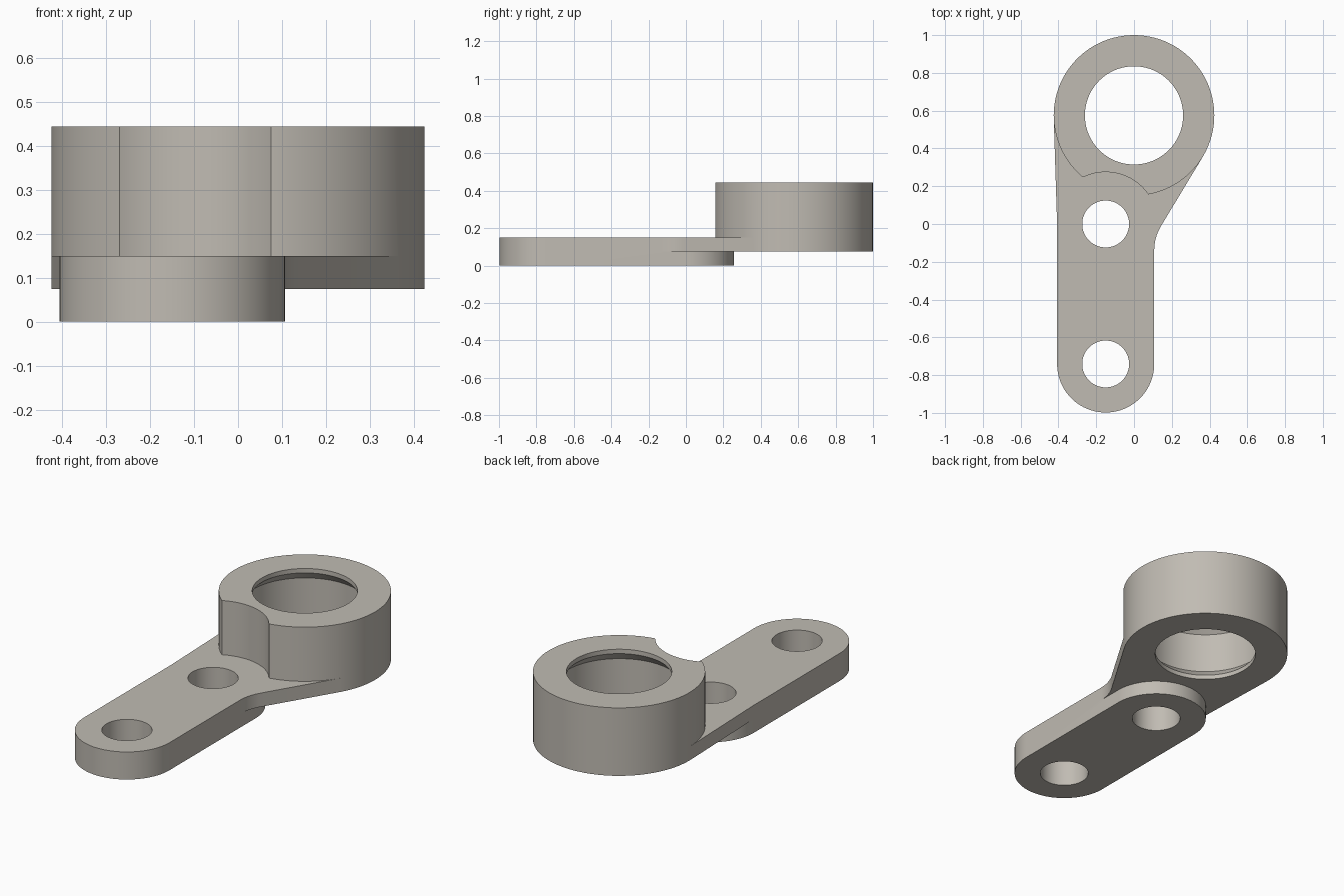
import bpy, bmesh, math

if "Cube" in bpy.data.objects:
    bpy.data.objects.remove(bpy.data.objects["Cube"])

ARM_X, ARM_R, ARM_Y = -0.15, 0.257, -0.741   # arm centre line, end radius, front hole
RING_Y, RING_R = 0.575, 0.425                # ring centre and outer radius
WEB_Z, ARM_TOP, RING_TOP = 0.075, 0.15, 0.445

steel = bpy.data.materials.new("warm grey metal")
steel.diffuse_color = (0.53, 0.50, 0.45, 1)
steel.use_nodes = True
steel.node_tree.nodes["Principled BSDF"].inputs["Base Color"].default_value = steel.diffuse_color


def arc(cx, cy, r, a0, a1, n):
    """Points along an arc, angles in degrees."""
    return [(cx + r * math.cos(math.radians(a0 + (a1 - a0) * i / n)),
             cy + r * math.sin(math.radians(a0 + (a1 - a0) * i / n))) for i in range(n + 1)]


def finish(name, bm):
    bmesh.ops.recalc_face_normals(bm, faces=bm.faces)
    me = bpy.data.meshes.new(name)
    bm.to_mesh(me)
    bm.free()
    me.materials.append(steel)
    ob = bpy.data.objects.new(name, me)
    bpy.context.collection.objects.link(ob)
    return ob


def prism(name, pts, z0, z1):
    """Extrude a flat outline from z0 to z1."""
    bm = bmesh.new()
    face = bm.faces.new([bm.verts.new((x, y, z0)) for x, y in pts])
    top = bmesh.ops.extrude_face_region(bm, geom=[face])["geom"]
    bmesh.ops.translate(bm, vec=(0, 0, z1 - z0),
                        verts=[v for v in top if isinstance(v, bmesh.types.BMVert)])
    return finish(name, bm)


def disc(name, x, y, r, z0, z1, n=64):
    return prism(name, arc(x, y, r, 0, 360, n)[:-1], z0, z1)


def turned(name, x, y, profile, n=96):
    """Solid of revolution from (radius, z) pairs, capped at both ends."""
    bm = bmesh.new()
    rings = [[bm.verts.new((px, py, z)) for px, py in arc(x, y, r, 0, 360, n)[:-1]]
             for r, z in profile]
    for a, b in zip(rings, rings[1:]):
        for i in range(n):
            j = (i + 1) % n
            bm.faces.new((a[i], a[j], b[j], b[i]))
    bm.faces.new(rings[0])
    bm.faces.new(rings[-1])
    return finish(name, bm)


def combine(target, tool, operation):
    mod = target.modifiers.new(operation.lower(), 'BOOLEAN')
    mod.operation, mod.object, mod.solver = operation, tool, 'EXACT'
    bpy.context.view_layer.objects.active = target
    bpy.ops.object.modifier_apply(modifier=mod.name)
    bpy.data.objects.remove(tool, do_unlink=True)


# Ring with a round clearance notch around the near bolt hole
bracket = disc("bracket", 0, RING_Y, RING_R, WEB_Z, RING_TOP, 96)
combine(bracket, disc("notch_cutter", ARM_X, 0, 0.275, ARM_TOP, 1), 'DIFFERENCE')

# Web: straight left flank, filleted right flank, both tangent to the ring
web_outline = (arc(0.357, -0.14, 0.25, 180, 149, 10)
               + arc(0, RING_Y, RING_R, -31, -31, 1)[:1]
               + [(0.3, RING_Y), (-0.3, RING_Y)]
               + arc(0, RING_Y, RING_R, 181.8, 181.8, 1)[:1]
               + [(ARM_X - ARM_R, 0), (ARM_X - 0.2, -0.14)])
combine(bracket, prism("web", web_outline, WEB_Z, ARM_TOP), 'UNION')

# Arm with rounded ends
arm_outline = (arc(ARM_X, 0, ARM_R, 0, 180, 40)
               + arc(ARM_X, ARM_Y, ARM_R, 180, 360, 40))
combine(bracket, prism("arm", arm_outline, 0, ARM_TOP), 'UNION')

# Bolt holes
for y in (0, ARM_Y):
    combine(bracket, disc("hole_cutter", ARM_X, y, 0.124, -0.1, 0.3), 'DIFFERENCE')

# Bore with a tapered lip at each end
lip, bore, h, taper = 0.26, 0.311, 0.024, 0.051
profile = [(lip, WEB_Z - 0.05), (lip, WEB_Z + h), (bore, WEB_Z + h + taper),
           (bore, RING_TOP - h - taper), (lip, RING_TOP - h), (lip, RING_TOP + 0.05)]
combine(bracket, turned("bore_cutter", 0, RING_Y, profile), 'DIFFERENCE')

bpy.ops.object.select_all(action='DESELECT')
bracket.select_set(True)
bpy.context.view_layer.objects.active = bracket
bpy.ops.object.shade_smooth_by_angle(angle=math.radians(25))
